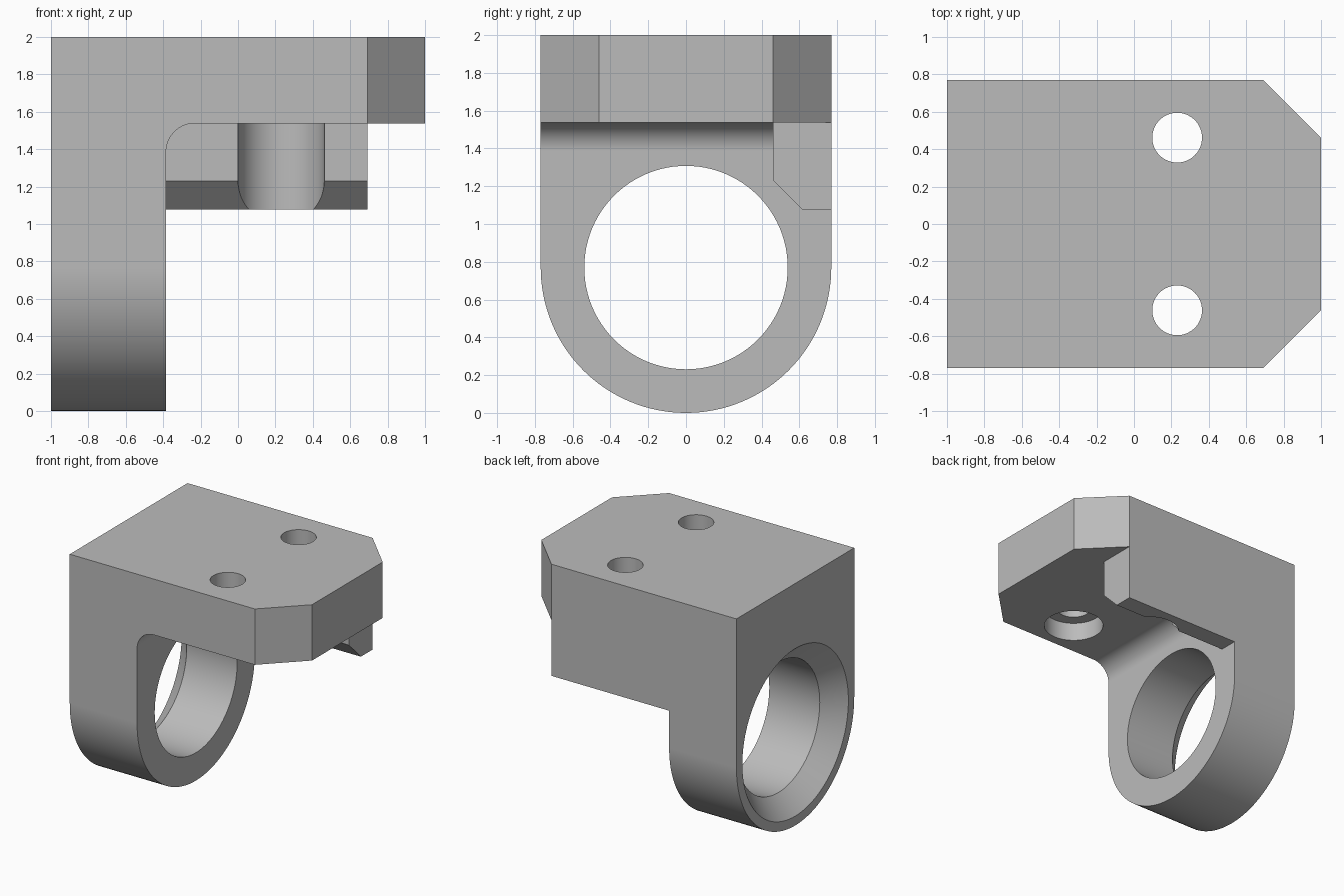
import bpy, bmesh, math
from mathutils import Vector

cube = bpy.data.objects.get("Cube")
if cube:
    bpy.data.objects.remove(cube, do_unlink=True)

U = 2 / 13          # design module: every size is a multiple of it
HALF = 5 * U        # half width, also the radius of the rounded leg
OVER = 0.15         # overshoot so that cutters never share a face

steel = bpy.data.materials.new("plain grey")
steel.use_nodes = True
grey = (0.5, 0.5, 0.5, 1)
steel.diffuse_color = grey
steel.node_tree.nodes["Principled BSDF"].inputs["Base Color"].default_value = grey


def loft(name, start, end):
    """Solid between two matching loops of points."""
    bm = bmesh.new()
    a = [bm.verts.new(p) for p in start]
    b = [bm.verts.new(p) for p in end]
    bm.faces.new(a)
    bm.faces.new(b)
    for i in range(len(a)):
        j = (i + 1) % len(a)
        bm.faces.new((a[i], a[j], b[j], b[i]))
    bmesh.ops.recalc_face_normals(bm, faces=bm.faces)
    mesh = bpy.data.meshes.new(name)
    bm.to_mesh(mesh)
    bm.free()
    mesh.materials.append(steel)
    obj = bpy.data.objects.new(name, mesh)
    bpy.context.collection.objects.link(obj)
    return obj


def place(p, axis, level):
    """Insert the level coordinate into a 2D point at the given axis."""
    c = list(p)
    c.insert(axis, level)
    return Vector(c)


def prism(name, profile, axis, low, high):
    return loft(name, [place(p, axis, low) for p in profile],
                [place(p, axis, high) for p in profile])


def arc(centre, r, a0, a1, n):
    steps = [math.radians(a0 + (a1 - a0) * i / n) for i in range(n + 1)]
    return [(centre[0] + r * math.cos(t), centre[1] + r * math.sin(t)) for t in steps]


def circle(centre, r, n=96):
    return arc(centre, r, 0, 360, n)[:-1]


def combine(target, tool, operation):
    bpy.context.view_layer.objects.active = target
    mod = target.modifiers.new("combine", "BOOLEAN")
    mod.operation, mod.object, mod.solver = operation, tool, "EXACT"
    bpy.ops.object.modifier_apply(modifier=mod.name)
    bpy.data.objects.remove(tool, do_unlink=True)


# L-shaped body with an inner fillet
leg_x, plate_z, wide = -1 + 4 * U, 10 * U, HALF + OVER
fillet = arc((leg_x + U, plate_z - U), U, 180, 90, 16)
body = prism("mounting_bracket",
             [(-1, 2), (-1, -OVER), (leg_x, -OVER)] + fillet + [(1, plate_z), (1, 2)],
             1, -wide, wide)

# Chamfered locating lip under the rear edge of the plate
lip = prism("rear_lip",
            [(3 * U, plate_z + U), (3 * U, 8 * U), (4 * U, 7 * U),
             (wide, 7 * U), (wide, plate_z + U)],
            0, leg_x - U, 1 - 2 * U)
combine(body, lip, "UNION")

# Trim to the rounded leg outline
outline = [(HALF, 2 + OVER), (-HALF, 2 + OVER)] + arc((0, HALF), HALF, 180, 360, 64)
combine(body, prism("leg_outline", outline, 0, -1 - OVER, 1 + OVER), "INTERSECT")

# Cut the two plate corners
for s in (-1, 1):
    corner = [(1 - 2 * U - OVER, s * (HALF + OVER)), (1 + OVER, s * (3 * U - OVER)),
              (1 + OVER, s * (HALF + OVER))]
    combine(body, prism("corner_cutter", corner, 2, 1, 2 + OVER), "DIFFERENCE")

# Bearing bore through the leg, with a conical outer mouth
bore_r = 3.5 * U
combine(body, prism("bore_cutter", circle((0, HALF), bore_r), 0,
                    -1 - OVER, leg_x + OVER), "DIFFERENCE")
mouth = loft("mouth_cutter",
             [place(p, 0, -1 - U) for p in circle((0, HALF), bore_r + 2 * U)],
             [place(p, 0, -1 + U) for p in circle((0, HALF), bore_r)])
combine(body, mouth, "DIFFERENCE")

# Bolt holes, counterbored from below
for s in (-1, 1):
    centre = (1.5 * U, s * 3 * U)
    combine(body, prism("counterbore_cutter", circle(centre, 1.5 * U, 64), 2,
                        6 * U, plate_z + U), "DIFFERENCE")
    combine(body, prism("hole_cutter", circle(centre, 0.133, 64), 2,
                        plate_z, 2 + OVER), "DIFFERENCE")

# Smooth curves, crisp edges
bpy.ops.object.select_all(action="DESELECT")
body.select_set(True)
bpy.context.view_layer.objects.active = body
bpy.ops.object.shade_smooth_by_angle(angle=math.radians(25))
body.data.materials.clear()
body.data.materials.append(steel)
for face in body.data.polygons:
    face.material_index = 0
normals = body.modifiers.new("even_normals", "WEIGHTED_NORMAL")
normals.keep_sharp = True
